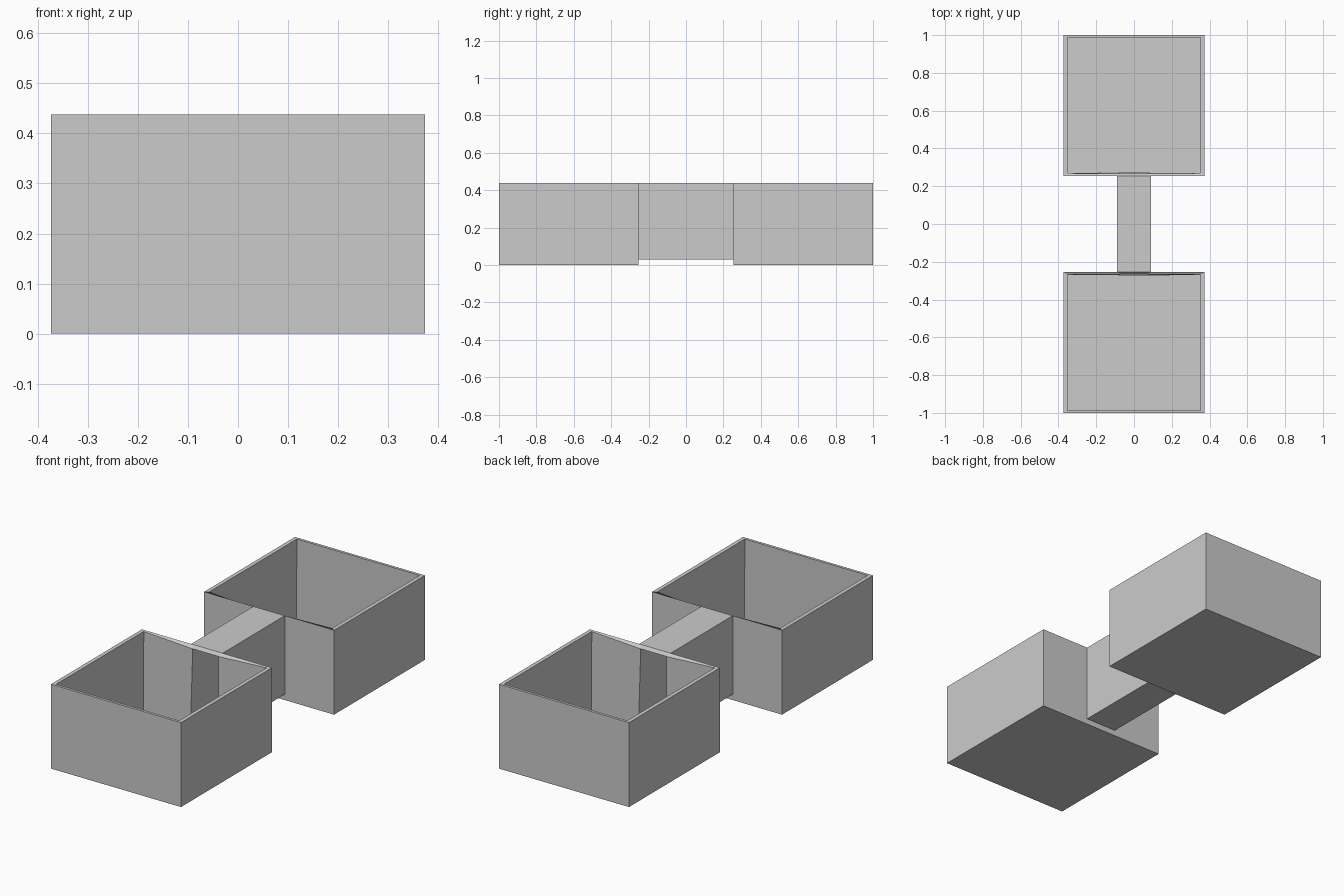
import bpy
import bmesh

if "Cube" in bpy.data.objects:
    bpy.data.objects.remove(bpy.data.objects["Cube"])

W, H = 0.373, 0.438          # bin half width, height
Y_IN, Y_OUT = 0.255, 1.0     # near and far wall of each bin
T, S = 0.09, 0.03            # tunnel half width, tunnel floor height
SY = 0.68                    # walls are thinner along y: object scale

bm = bmesh.new()


def face(*pts):
    bm.faces.new([bm.verts.new((x, y / SY, z)) for x, y, z in pts])


def bin_shell(s):
    """Open-topped bin whose inner wall has a doorway."""
    a, b = s * Y_IN, s * Y_OUT
    # floor and far wall
    face((-W, a, 0), (-T, a, 0), (T, a, 0), (W, a, 0), (W, b, 0), (-W, b, 0))
    face((-W, b, 0), (W, b, 0), (W, b, H), (-W, b, H))
    # side walls and the wall either side of the doorway
    for k in (-1, 1):
        face((k * W, a, 0), (k * W, b, 0), (k * W, b, H), (k * W, a, H))
        face((k * W, a, 0), (k * T, a, 0), (k * T, a, S), (k * T, a, H), (k * W, a, H))
    # sill
    face((-T, a, 0), (T, a, 0), (T, a, S), (-T, a, S))


bin_shell(1)
bin_shell(-1)

# connecting tunnel: floor, roof, two sides
for z in (S, H):
    face((-T, -Y_IN, z), (T, -Y_IN, z), (T, Y_IN, z), (-T, Y_IN, z))
for x in (-T, T):
    face((x, -Y_IN, S), (x, Y_IN, S), (x, Y_IN, H), (x, -Y_IN, H))

bmesh.ops.remove_doubles(bm, verts=bm.verts, dist=1e-4)
bmesh.ops.recalc_face_normals(bm, faces=bm.faces)
mesh = bpy.data.meshes.new("twin_bins_with_tunnel")
bm.to_mesh(mesh)
bm.free()

obj = bpy.data.objects.new("twin_bins_with_tunnel", mesh)
bpy.context.collection.objects.link(obj)
obj.scale.y = SY

# wall thickness, grown inwards
mod = obj.modifiers.new("walls", "SOLIDIFY")
mod.thickness = 0.029
mod.offset = -1
mod.use_even_offset = False
